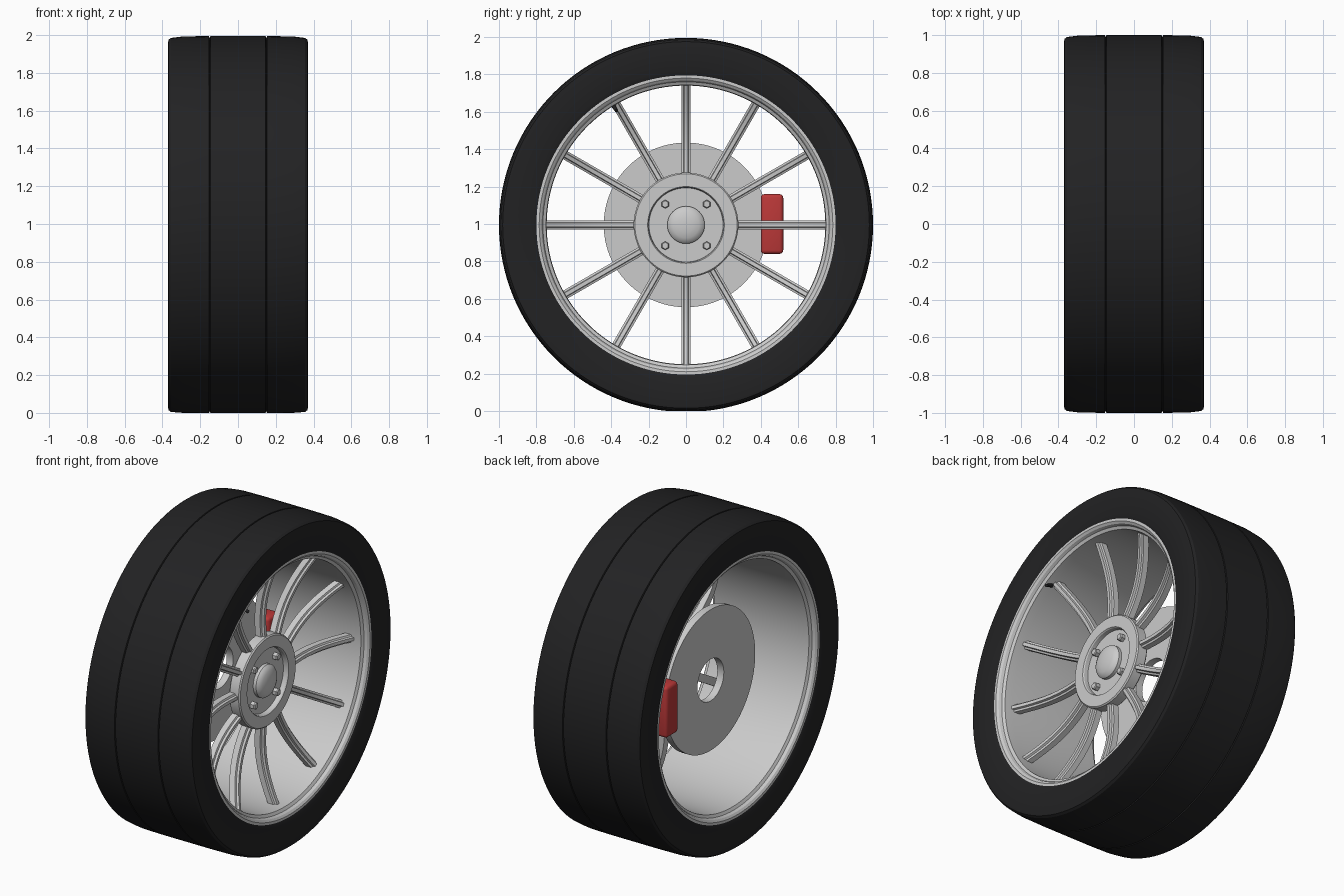
import bpy, bmesh
from math import sin, cos, pi, radians
from mathutils import Matrix, Vector

if "Cube" in bpy.data.objects:
    bpy.data.objects.remove(bpy.data.objects["Cube"])

CZ = 0.995  # axle height


def material(name, rgb):
    m = bpy.data.materials.new(name)
    m.diffuse_color = (*rgb, 1)
    m.use_nodes = True
    m.node_tree.nodes["Principled BSDF"].inputs["Base Color"].default_value = m.diffuse_color
    return m


rubber = material("rubber", (0.016, 0.016, 0.017))
red = material("caliper_red", (0.5, 0.04, 0.04))


def finish(name, bm, mat=None, angle=30):
    bmesh.ops.recalc_face_normals(bm, faces=bm.faces)
    me = bpy.data.meshes.new(name)
    bm.to_mesh(me)
    bm.free()
    ob = bpy.data.objects.new(name, me)
    bpy.context.collection.objects.link(ob)
    ob.location.z = CZ
    if mat:
        me.materials.append(mat)
    bpy.ops.object.select_all(action='DESELECT')
    ob.select_set(True)
    bpy.context.view_layer.objects.active = ob
    bpy.ops.object.shade_smooth_by_angle(angle=radians(angle))
    return ob


def loft(bm, rings, closed=False, cap=False):
    """Skin a list of equally long point rings."""
    vs = [[bm.verts.new(p) for p in ring] for ring in rings]
    n = len(vs[0])
    for i in range(len(vs) if closed else len(vs) - 1):
        a, b = vs[i], vs[(i + 1) % len(vs)]
        for j in range(n):
            k = (j + 1) % n
            bm.faces.new((a[j], a[k], b[k], b[j]))
    if cap:
        bm.faces.new(vs[0])
        bm.faces.new(vs[-1])


def lathe(name, profile, closed=True, seg=96, mat=None):
    """Spin an (x, radius) profile round the axle."""
    bm = bmesh.new()
    rings = [[(x, r * cos(2 * pi * j / seg), r * sin(2 * pi * j / seg)) for j in range(seg)]
             for x, r in profile]
    loft(bm, rings, closed, cap=not closed)
    return finish(name, bm, mat)


# Tyre with two tread grooves and a flat contact patch
half = [(0, 1), (0.146, 1), (0.15, 0.988), (0.154, 1), (0.29, 0.998),
        (0.355, 0.99), (0.368, 0.98), (0.37, 0.965), (0.37, 0.82), (0.362, 0.80), (0.34, 0.785)]
tyre = lathe("tyre", [(-x, r) for x, r in half[:0:-1]] + half, seg=128, mat=rubber)
for v in tyre.data.vertices:
    v.co.z = max(v.co.z, -CZ)

# Rim barrel with stepped lips on both sides
inner = [(0.27, 0.745), (0.325, 0.748), (0.335, 0.765), (0.352, 0.772), (0.362, 0.785),
         (0.362, 0.803), (0.34, 0.803), (0.33, 0.778), (0.27, 0.765)]
lathe("rim", inner + [(-x, r) for x, r in inner[::-1]], seg=128)

# Hub with recessed centre, and domed cap
lathe("hub", [(0.13, 0.27), (0.14, 0.28), (0.20, 0.28), (0.207, 0.273), (0.207, 0.205),
              (0.20, 0.20), (0.175, 0.198)], closed=False)
lathe("hub_cap", [(0.17, 0.10), (0.195, 0.10), (0.208, 0.09), (0.218, 0.07),
                  (0.225, 0.04), (0.227, 0.012)], closed=False, seg=64)

# Four hexagonal wheel nuts
bm = bmesh.new()
for i in range(4):
    a = pi / 4 + i * pi / 2
    c = Vector((0, 0.157 * cos(a), 0.157 * sin(a)))
    loft(bm, [[c + Vector((x, r * sin(j * pi / 3), r * cos(j * pi / 3))) for j in range(6)]
              for x, r in ((0.17, 0.023), (0.20, 0.023), (0.206, 0.018))], cap=True)
finish("wheel_nuts", bm)

# Twelve curved spokes: stepped section (sideways, forward) swept from hub to rim
section = [(-0.024, -0.03), (0.024, -0.03), (0.024, 0.008), (0.013, 0.012),
           (0.010, 0.026), (-0.010, 0.026), (-0.013, 0.012), (-0.024, 0.008)]
bm = bmesh.new()
for i in range(12):
    turn = Matrix.Rotation(i * pi / 6, 3, 'X')
    rings = []
    for s in range(11):
        t = s / 10
        r = 0.25 + 0.502 * t
        x = 0.17 - 0.02 * sin(pi * t) + 0.085 * t * t
        rings.append([turn @ Vector((x + f, w, r)) for w, f in section])
    loft(bm, rings, cap=True)
finish("spokes", bm)

# Brake disc with open centre
lathe("brake_disc", [(-0.17, 0.13), (-0.17, 0.44), (-0.125, 0.44), (-0.125, 0.13)])

# Brake caliper
bm = bmesh.new()
bmesh.ops.create_cube(bm, size=1, matrix=Matrix.Translation((-0.15, 0.46, 0.005))
                      @ Matrix.Diagonal((0.16, 0.12, 0.32, 1)))
bmesh.ops.bevel(bm, geom=bm.edges[:], offset=0.02, segments=3, profile=0.5, affect='EDGES')
finish("brake_caliper", bm, red, 40)

# Valve stem
bm = bmesh.new()
d = Vector((0, -0.52, 0.854))
start, end = Vector((0.28, 0, 0)) + d * 0.75, Vector((0.335, 0, 0)) + d * 0.715
axis = (end - start)
bmesh.ops.create_cone(bm, cap_ends=True, segments=16, radius1=0.012, radius2=0.009,
                      depth=axis.length,
                      matrix=Matrix.Translation((start + end) / 2)
                      @ axis.to_track_quat('Z', 'Y').to_matrix().to_4x4())
finish("valve_stem", bm, rubber)
